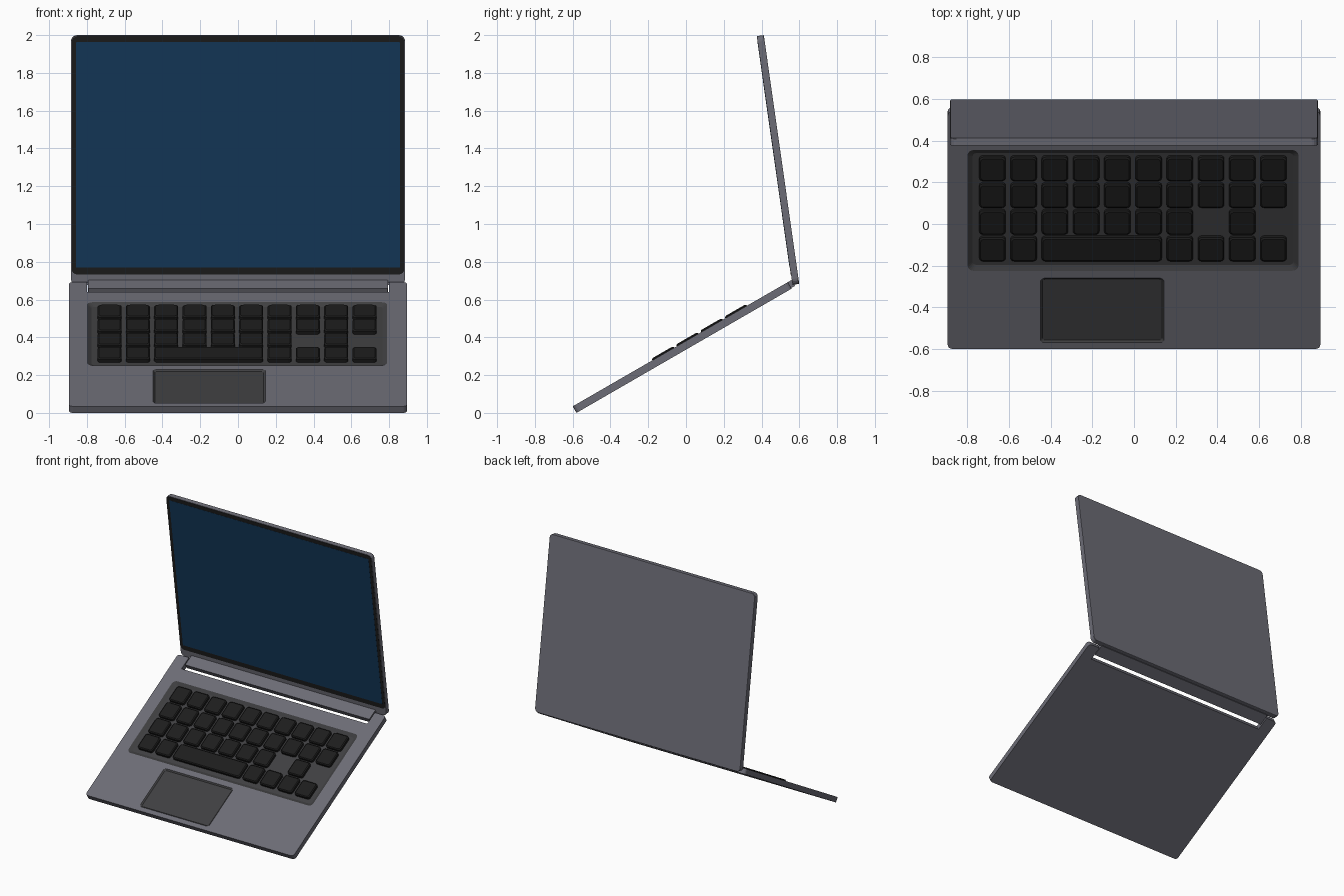
import bpy, bmesh, math
from mathutils import Matrix

if "Cube" in bpy.data.objects:
    bpy.data.objects.remove(bpy.data.objects["Cube"])

BASE = Matrix.Translation((0, -0.6, 0.0346)) @ Matrix.Rotation(math.radians(30), 4, 'X')
LID = Matrix.Translation((0, 0.5994, 0.683)) @ Matrix.Rotation(math.radians(98.1), 4, 'X')


def material(name, rgb):
    m = bpy.data.materials.new(name)
    m.diffuse_color = (*rgb, 1)
    m.use_nodes = True
    m.node_tree.nodes["Principled BSDF"].inputs["Base Color"].default_value = m.diffuse_color
    return m


body = material("body_grey", (0.15, 0.15, 0.18))
dark = material("dark_grey", (0.05, 0.05, 0.053))
black = material("black", (0.012, 0.012, 0.012))
blue = material("screen_blue", (0.007, 0.04, 0.105))


def slab(name, x, y, levels, r, frame, mats, index=0, seg=4):
    """Rounded rectangle lofted through levels of (height, inset)."""
    bm = bmesh.new()
    rings = []
    for z, inset in levels:
        ri = max(r - inset * 0.5, 0.002)
        x0, x1, y0, y1 = x[0] + inset, x[1] - inset, y[0] + inset, y[1] - inset
        corners = [(x1 - ri, y1 - ri), (x0 + ri, y1 - ri), (x0 + ri, y0 + ri), (x1 - ri, y0 + ri)]
        ring = []
        for c, (cx, cy) in enumerate(corners):
            for i in range(seg + 1):
                a = math.pi / 2 * (c + i / seg)
                ring.append(bm.verts.new((cx + ri * math.cos(a), cy + ri * math.sin(a), z)))
        rings.append(ring)
    n = len(rings[0])
    for a, b in zip(rings, rings[1:]):
        for i in range(n):
            j = (i + 1) % n
            bm.faces.new((a[i], a[j], b[j], b[i]))
    bm.faces.new(rings[0][::-1])
    bm.faces.new(rings[-1])
    for f in bm.faces:
        f.material_index = index
    me = bpy.data.meshes.new(name)
    bm.to_mesh(me)
    bm.free()
    for m in mats:
        me.materials.append(m)
    ob = bpy.data.objects.new(name, me)
    ob.matrix_world = frame
    bpy.context.collection.objects.link(ob)
    return ob


def cut(target, cutter):
    bpy.context.view_layer.update()
    mod = target.modifiers.new("cut", 'BOOLEAN')
    mod.operation, mod.solver, mod.object = 'DIFFERENCE', 'EXACT', cutter
    bpy.context.view_layer.objects.active = target
    bpy.ops.object.modifier_apply(modifier=mod.name)
    bpy.data.objects.remove(cutter)


# Base with keyboard well, touchpad and rear hinge notch
two = [body, dark]
base = slab("base", (-0.895, 0.895), (0, 1.316), [(-0.04, 0), (0, 0)], 0.022, BASE, two)
cut(base, slab("well_cutter", (-0.8, 0.79), (0.433, 1.103),
               [(-0.014, 0.025), (0, 0), (0.03, 0)], 0.03, BASE, two, 1))
cut(base, slab("pad_cutter", (-0.45, 0.145), (0.035, 0.392),
               [(-0.008, 0.01), (0, 0), (0.03, 0)], 0.018, BASE, two, 1))
cut(base, slab("notch_cutter", (-0.8, 0.8), (1.21, 1.5), [(-0.1, 0), (0.1, 0)], 0.004, BASE, two))

# Hinge bar sitting in the notch, joined to the lid
slab("hinge_bar", (-0.793, 0.793), (1.25, 1.338), [(-0.036, 0), (0, 0)], 0.004, BASE, [body])


# Keys
def key(name, x0, x1, row):
    y = 0.554 + 0.1485 * row
    slab(name, (x0, x1), (y - 0.066, y + 0.066),
         [(-0.0145, 0), (0.004, 0), (0.010, 0.007)], 0.018, BASE, [black], seg=3)


missing = {(1, 7), (1, 9), (0, 2), (0, 3), (0, 4), (0, 5)}
for row in range(4):
    for col in range(10):
        if (row, col) not in missing:
            cx = -0.68 + 0.15 * col
            key(f"key_{row}_{col}", cx - 0.0635, cx + 0.0635, row)
key("space_bar", -0.4435, 0.1335, 0)

# Lid, bezel and display
slab("lid", (-0.884, 0.884), (0, 1.33), [(0, 0.002), (0.003, 0), (0.036, 0)], 0.03, LID, [body])
slab("bezel", (-0.88, 0.88), (0.056, 1.327), [(0.03, 0), (0.0375, 0)], 0.027, LID, [black])
slab("screen", (-0.858, 0.858), (0.093, 1.298), [(0.03, 0), (0.0385, 0)], 0.004, LID, [blue])
